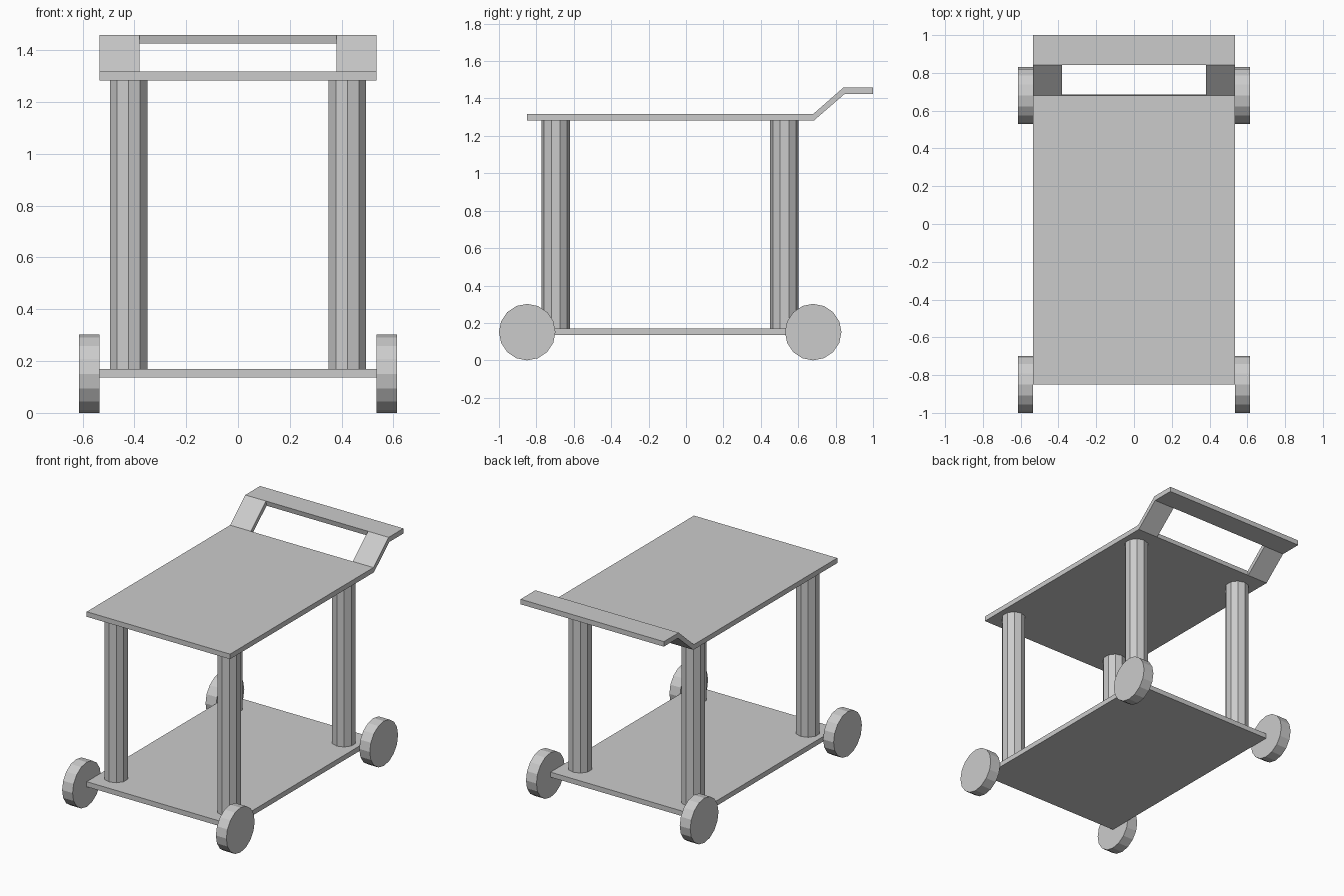
import bpy, bmesh
from math import pi
from mathutils import Matrix

if "Cube" in bpy.data.objects:
    bpy.data.objects.remove(bpy.data.objects["Cube"])

W = 0.535                      # half width of the shelves
WHEEL_Y = (-0.849, 0.68)
LEG_Y = (-0.697, 0.526)


def finish(bm, name):
    bmesh.ops.recalc_face_normals(bm, faces=bm.faces)
    mesh = bpy.data.meshes.new(name)
    bm.to_mesh(mesh)
    bm.free()
    ob = bpy.data.objects.new(name, mesh)
    bpy.context.collection.objects.link(ob)
    return ob


def prism(name, profile, x0, x1):
    """Extrude a (y, z) profile along x."""
    bm = bmesh.new()
    face = bm.faces.new([bm.verts.new((x0, y, z)) for y, z in profile])
    ext = bmesh.ops.extrude_face_region(bm, geom=[face])
    verts = [g for g in ext["geom"] if isinstance(g, bmesh.types.BMVert)]
    bmesh.ops.translate(bm, verts=verts, vec=(x1 - x0, 0, 0))
    return finish(bm, name)


def cylinder(name, sides, radius, depth, matrix):
    bm = bmesh.new()
    bmesh.ops.create_cone(bm, cap_ends=True, segments=sides, radius1=radius,
                          radius2=radius, depth=depth, matrix=matrix)
    return finish(bm, name)


# Shelves
prism("lower_shelf", [(-0.849, 0.136), (0.68, 0.136), (0.68, 0.17), (-0.849, 0.17)], -W, W)
prism("top_shelf", [(-0.849, 1.283), (0.685, 1.283), (0.68, 1.317), (-0.849, 1.317)], -W, W)

# Handle grip across the back
prism("handle_grip", [(0.849, 1.425), (1.0, 1.425), (1.0, 1.459), (0.842, 1.459)], -W, W)

for side, s in (("left", -1), ("right", 1)):
    # Sloping handle arm
    prism(f"handle_arm_{side}",
          [(0.685, 1.283), (0.849, 1.425), (0.842, 1.459), (0.68, 1.317)], s * 0.381, s * W)
    for end, leg_y, wheel_y in zip(("front", "back"), LEG_Y, WHEEL_Y):
        # Ten-sided leg between the shelves
        cylinder(f"leg_{end}_{side}", 10, 0.0757, 1.113,
                 Matrix.Translation((s * 0.422, leg_y, 0.7265)))
        # Wheel against the side of the lower shelf
        cylinder(f"wheel_{end}_{side}", 16, 0.151, 0.078,
                 Matrix.Translation((s * 0.574, wheel_y, 0.151)) @ Matrix.Rotation(pi / 2, 4, 'Y'))
